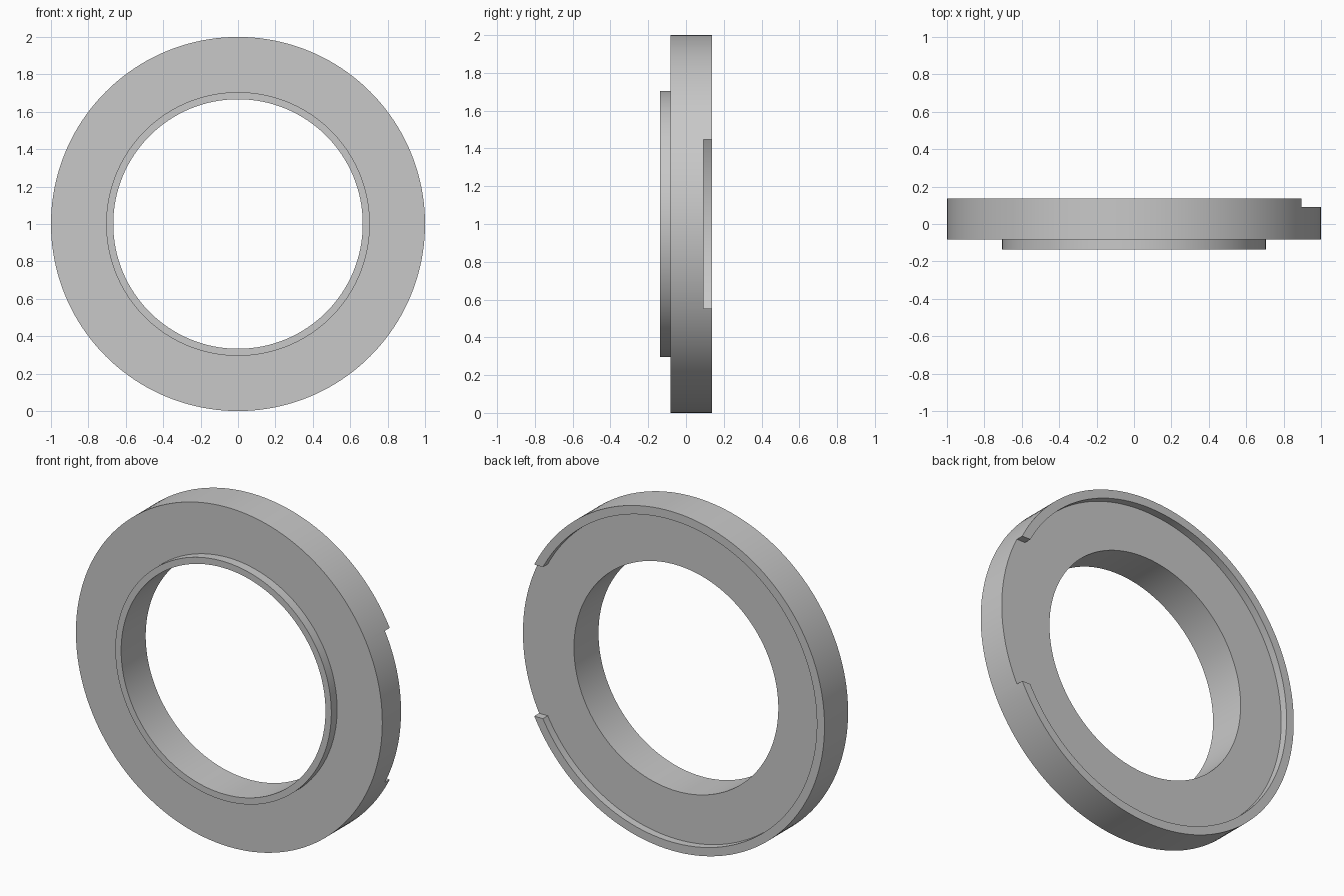
import bpy, bmesh
from math import cos, sin, tau, radians

if "Cube" in bpy.data.objects:
    bpy.data.objects.remove(bpy.data.objects["Cube"], do_unlink=True)

SEGMENTS = 160
FRONT, BODY_FRONT, FLOOR, BACK = -0.137, -0.083, 0.092, 0.137
BORE, COLLAR, LIP_INNER, OUTER = 0.667, 0.705, 0.95, 1.0
GAP_HALF = 0.447

grey = bpy.data.materials.new("plain grey")
grey.use_nodes = True
colour = (0.58, 0.58, 0.58, 1)
grey.diffuse_color = colour
grey.node_tree.nodes["Principled BSDF"].inputs["Base Color"].default_value = colour


def add_object(name, bm):
    bmesh.ops.recalc_face_normals(bm, faces=bm.faces)
    mesh = bpy.data.meshes.new(name)
    bm.to_mesh(mesh)
    bm.free()
    mesh.materials.append(grey)
    obj = bpy.data.objects.new(name, mesh)
    bpy.context.collection.objects.link(obj)
    return obj


def lathe(name, profile):
    """Turn a closed (radius, y) profile about the y axis through z = 1."""
    bm = bmesh.new()
    rings = []
    for i in range(SEGMENTS):
        a = tau * i / SEGMENTS
        rings.append([bm.verts.new((r * cos(a), y, 1 + r * sin(a))) for r, y in profile])
    n = len(profile)
    for i, ring in enumerate(rings):
        following = rings[(i + 1) % SEGMENTS]
        for j in range(n):
            k = (j + 1) % n
            bm.faces.new((ring[j], ring[k], following[k], following[j]))
    return add_object(name, bm)


# Ring with a raised front collar and a raised lip round the back edge
ring = lathe("flanged_ring", [
    (BORE, FRONT), (COLLAR, FRONT), (COLLAR, BODY_FRONT), (OUTER, BODY_FRONT),
    (OUTER, BACK), (LIP_INNER, BACK), (LIP_INNER, FLOOR), (BORE, FLOOR),
])

# Block that cuts the gap in the back lip, level with the recess floor
bm = bmesh.new()
bmesh.ops.create_cube(bm, size=1)
for v in bm.verts:
    v.co = (0.75 if v.co.x < 0 else 1.2,
            FLOOR if v.co.y < 0 else 0.3,
            1 + (GAP_HALF if v.co.z > 0 else -GAP_HALF))
cutter = add_object("lip_gap_cutter", bm)
cutter.hide_render = True

cut = ring.modifiers.new("lip gap", "BOOLEAN")
cut.operation = "DIFFERENCE"
cut.solver = "EXACT"
cut.object = cutter

bpy.ops.object.select_all(action="DESELECT")
ring.select_set(True)
bpy.context.view_layer.objects.active = ring
bpy.ops.object.modifier_apply(modifier=cut.name)
bpy.data.objects.remove(cutter, do_unlink=True)
bpy.ops.object.shade_smooth_by_angle(angle=radians(30))
